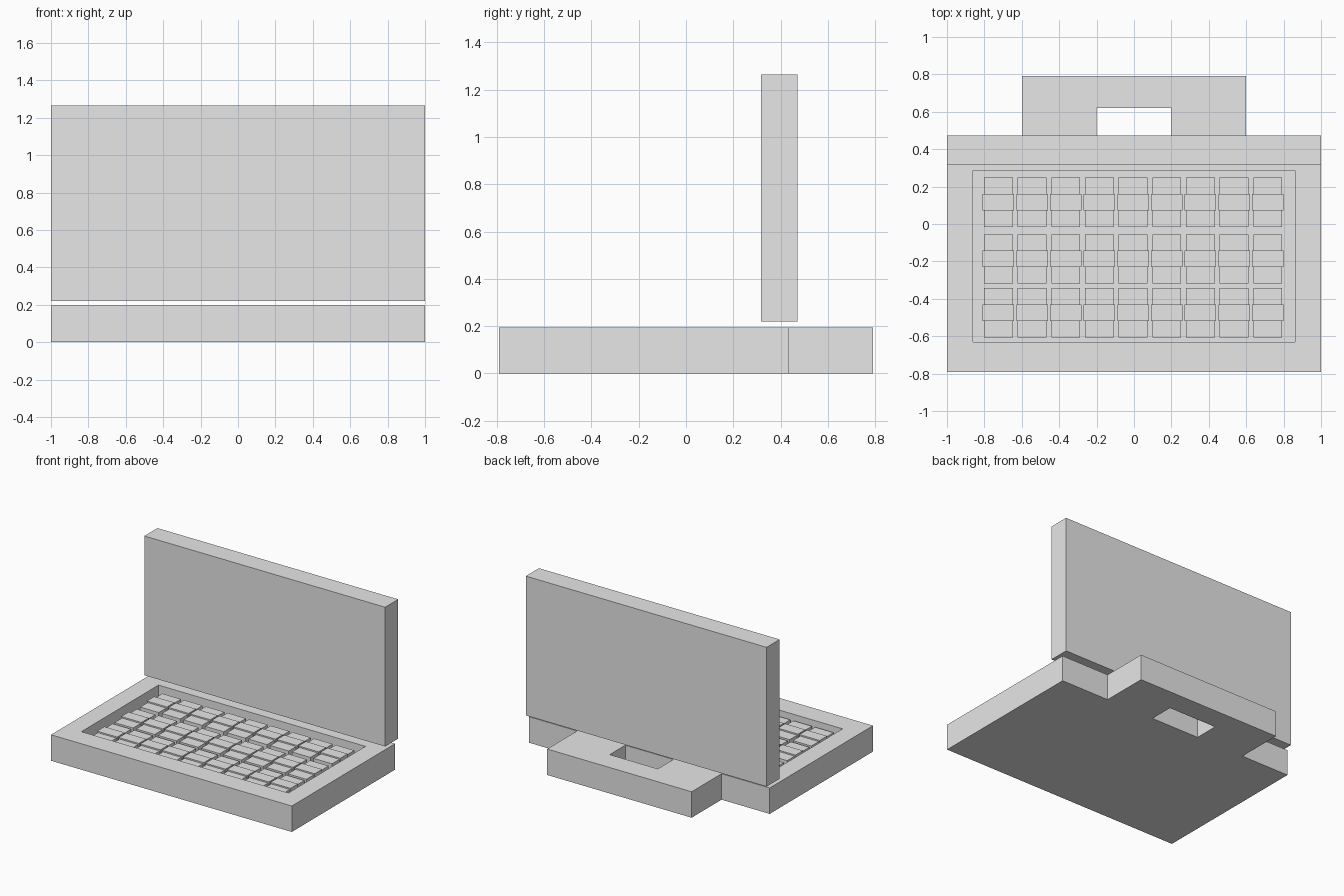
import bpy
import bmesh
from mathutils import Matrix, Vector

cube = bpy.data.objects.get("Cube")
if cube:
    bpy.data.objects.remove(cube, do_unlink=True)

# One plain grey for everything
grey = bpy.data.materials.new("light_grey")
grey.use_nodes = True
colour = (0.8, 0.8, 0.8, 1)
grey.diffuse_color = colour
grey.node_tree.nodes["Principled BSDF"].inputs["Base Color"].default_value = colour


def finish(name, bm):
    mesh = bpy.data.meshes.new(name)
    bmesh.ops.recalc_face_normals(bm, faces=bm.faces)
    bm.to_mesh(mesh)
    bm.free()
    mesh.materials.append(grey)
    obj = bpy.data.objects.new(name, mesh)
    bpy.context.collection.objects.link(obj)
    return obj


def add_box(bm, low, high):
    low, high = Vector(low), Vector(high)
    place = Matrix.Translation((low + high) / 2) @ Matrix.Diagonal((*(high - low), 1))
    bmesh.ops.create_cube(bm, size=1, matrix=place)


def box(name, low, high):
    bm = bmesh.new()
    add_box(bm, low, high)
    return finish(name, bm)


def prism(name, outline, bottom, top):
    bm = bmesh.new()
    face = bm.faces.new([bm.verts.new((x, y, bottom)) for x, y in outline])
    grown = bmesh.ops.extrude_face_region(bm, geom=[face])["geom"]
    for v in grown:
        if isinstance(v, bmesh.types.BMVert):
            v.co.z = top
    return finish(name, bm)


def cut(target, name, low, high):
    cutter = box(name, low, high)
    cutter.hide_render = True
    cutter.hide_set(True)
    mod = target.modifiers.new(name, "BOOLEAN")
    mod.operation = "DIFFERENCE"
    mod.solver = "EXACT"
    mod.object = cutter
    bpy.context.view_layer.objects.active = target
    bpy.ops.object.modifier_apply(modifier=name)
    bpy.data.objects.remove(cutter, do_unlink=True)


# Base with a carrying handle behind it
half = [(1, -0.79), (1, 0.435), (0.6, 0.435), (0.6, 0.79)]
outline = half + [(-x, y) for x, y in reversed(half)]
base = prism("base_and_handle", outline, 0, 0.195)
cut(base, "keyboard_recess", (-0.86, -0.63, 0.1), (0.86, 0.285, 0.3))
cut(base, "handle_opening", (-0.2, 0.435, -0.1), (0.2, 0.62, 0.3))

# Upright screen, floating just above the base
box("screen", (-1, 0.317, 0.219), (1, 0.472, 1.265))

# Three rows of nine keys, each with a wider raised band across the middle
keys = bmesh.new()
for y in (0.117, -0.187, -0.474):
    for column in range(9):
        x = (column - 4) * 0.18 - 0.005
        add_box(keys, (x - 0.077, y - 0.132, 0.1), (x + 0.077, y + 0.132, 0.16))
        add_box(keys, (x - 0.084, y - 0.044, 0.1), (x + 0.084, y + 0.044, 0.17))
finish("keys", keys)
